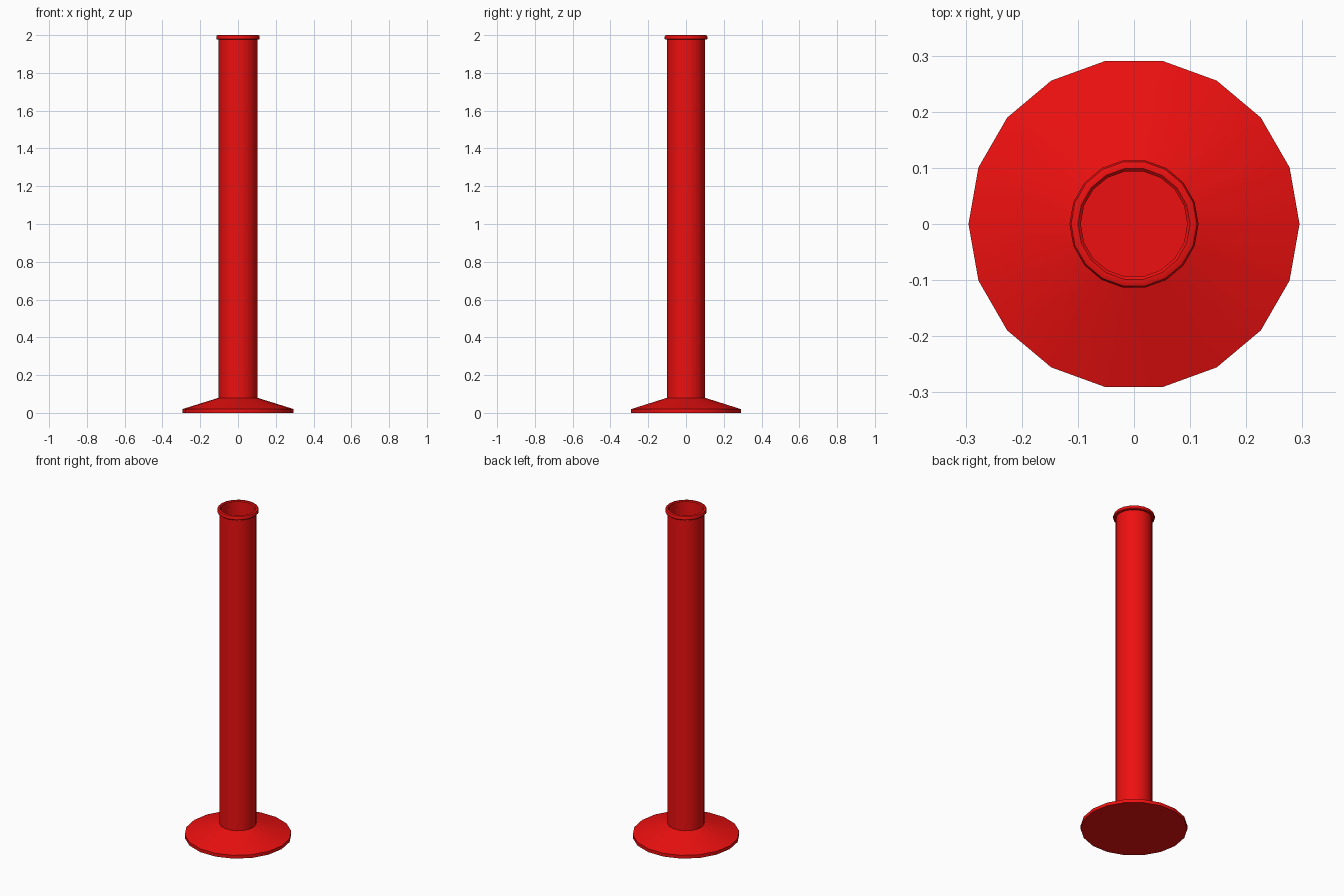
import bpy, bmesh, math

if "Cube" in bpy.data.objects:
    bpy.data.objects.remove(bpy.data.objects["Cube"])

SIDES = 18

red = bpy.data.materials.new("red")
red.diffuse_color = (0.85, 0.005, 0.005, 1)
red.use_nodes = True
red.node_tree.nodes["Principled BSDF"].inputs["Base Color"].default_value = red.diffuse_color


def lathe(name, profile):
    """Spin a closed (radius, z) outline around z; radius 0 makes a pole."""
    bm = bmesh.new()
    rings = []
    for r, z in profile:
        if r == 0:
            rings.append([bm.verts.new((0, 0, z))] * SIDES)
        else:
            rings.append([bm.verts.new((r * math.cos(2 * math.pi * i / SIDES),
                                        r * math.sin(2 * math.pi * i / SIDES), z))
                          for i in range(SIDES)])
    for a, b in zip(rings, rings[1:]):
        for i in range(SIDES):
            j = (i + 1) % SIDES
            bm.faces.new(list(dict.fromkeys((a[i], a[j], b[j], b[i]))))
    bmesh.ops.recalc_face_normals(bm, faces=bm.faces[:])
    mesh = bpy.data.meshes.new(name)
    bm.to_mesh(mesh)
    bm.free()
    mesh.materials.append(red)
    obj = bpy.data.objects.new(name, mesh)
    bpy.context.collection.objects.link(obj)
    bpy.ops.object.select_all(action='DESELECT')
    obj.select_set(True)
    bpy.context.view_layer.objects.active = obj
    bpy.ops.object.shade_smooth_by_angle(angle=math.radians(35))
    return obj


# One continuous shell: foot, tube, rolled lip and hollow inside
lathe("hollow_post", [
    (0, 0), (0.295, 0), (0.295, 0.02),            # flat foot
    (0.102, 0.08), (0.102, 1.976),                # sloped foot, tube wall
    (0.111, 1.976), (0.115, 1.98), (0.115, 1.992),
    (0.112, 1.998), (0.107, 2.0), (0.100, 2.0),   # rolled lip
    (0.095, 1.995), (0.095, 0.02), (0, 0.02),     # bore and floor
])
